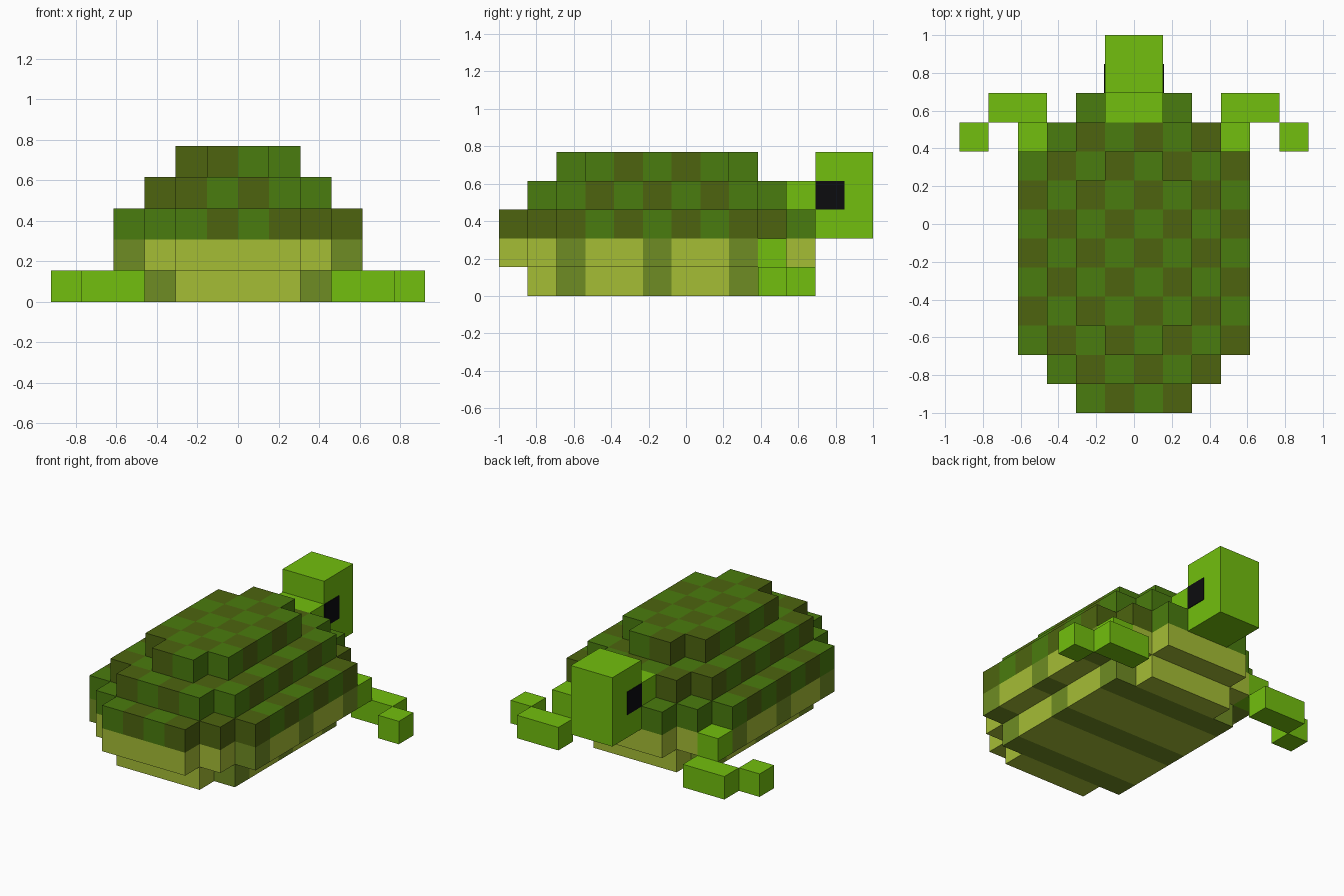
import bpy
import bmesh
from mathutils import Vector

if "Cube" in bpy.data.objects:
    bpy.data.objects.remove(bpy.data.objects["Cube"], do_unlink=True)

U = 2 / 13  # edge of one block


def make_material(name, hex_code):
    def linear(c):
        return c / 12.92 if c <= 0.04045 else ((c + 0.055) / 1.055) ** 2.4
    rgb = [linear(int(hex_code[k:k + 2], 16) / 255) for k in (0, 2, 4)]
    m = bpy.data.materials.new(name)
    m.use_nodes = True
    m.diffuse_color = (*rgb, 1)
    bsdf = m.node_tree.nodes["Principled BSDF"]
    bsdf.inputs["Base Color"].default_value = (*rgb, 1)
    bsdf.inputs["Roughness"].default_value = 0.9
    return m


SKIN = make_material("bright_green_skin", "72BF0E")
SHELL_GREEN = make_material("shell_green", "4A7C0E")
SHELL_BROWN = make_material("shell_brown", "4D640F")
BELLY_LIGHT = make_material("belly_light", "A5BD35")
BELLY_DARK = make_material("belly_dark", "6F8C23")
BLACK = make_material("eye_black", "0C0C0F")


def finish(name, bm, materials):
    mesh = bpy.data.meshes.new(name)
    bm.to_mesh(mesh)
    bm.free()
    for m in materials:
        mesh.materials.append(m)
    obj = bpy.data.objects.new(name, mesh)
    bpy.context.collection.objects.link(obj)
    return obj


def block_part(name, cells, materials, rule=lambda c: 0):
    """Outer skin of a set of blocks; rule picks the material of each block."""
    bm = bmesh.new()
    corners = {}

    def vert(p):
        key = tuple(round(v * 2) for v in p)
        if key not in corners:
            corners[key] = bm.verts.new((p[0] * U, p[1] * U - 1, p[2] * U))
        return corners[key]

    for cell in sorted(cells):
        centre = Vector(cell) + Vector((0.5, 0.5, 0.5))
        for axis in range(3):
            for sign in (-1, 1):
                n = Vector((0, 0, 0))
                n[axis] = sign
                if tuple(int(a + b) for a, b in zip(cell, n)) in cells:
                    continue
                s = Vector((0, 0, 0))
                s[(axis + 1) % 3] = 0.5
                t = n.cross(s)
                mid = centre + n / 2
                face = bm.faces.new([vert(mid + q) for q in (s + t, t - s, -s - t, s - t)])
                face.normal_update()
                if face.normal.dot(n) < 0:
                    face.normal_flip()
                face.material_index = rule(cell)
    return finish(name, bm, materials)


def box(name, lo, hi, material):
    bm = bmesh.new()
    bmesh.ops.create_cube(bm, size=1)
    for v in bm.verts:
        v.co = [(lo[k] + (hi[k] - lo[k]) * (v.co[k] + 0.5)) for k in range(3)]
        v.co = (v.co.x * U, v.co.y * U - 1, v.co.z * U)
    return finish(name, bm, [material])


def layer(z, first, half_widths):
    """One layer of blocks, given the half width of each row from the rear on."""
    return {(x, first + r, z) for r, w in enumerate(half_widths) for x in range(-w, w)}


# Belly: two stepped layers with a dark band on every third row
wide = [2, 3] + [4] * 7 + [3, 2]
belly = layer(0, 1, [2] + [3] * 7 + [2]) | layer(1, 0, wide)
block_part("belly", belly, [BELLY_LIGHT, BELLY_DARK], lambda c: int(c[1] % 3 == 2))

# Shell: three shrinking layers in a checkerboard, with a plain front row
shell = (layer(2, 0, wide)
         | layer(3, 1, [2] + [3] * 7 + [2])
         | layer(4, 2, [1] + [2] * 5 + [1]))
block_part("shell", shell, [SHELL_GREEN, SHELL_BROWN],
           lambda c: (c[0] + c[1]) % 2 if c[1] < 10 else 0)

# Neck and head
box("neck", (-1, 10, 3), (1, 11, 4), SKIN)
box("head", (-1, 11, 2), (1, 13, 5), SKIN)

# Eyes and flippers on both sides
for side, sign in (("left", 1), ("right", -1)):
    xs = sorted((sign * 0.99, sign * 1.03))
    box(side + "_eye", (xs[0], 11, 3), (xs[1], 12, 4), BLACK)
    cells = {(3, 9, 1), (3, 10, 0), (4, 10, 0), (5, 9, 0)}
    if sign < 0:
        cells = {(-1 - x, y, z) for x, y, z in cells}
    block_part(side + "_flipper", cells, [SKIN])
